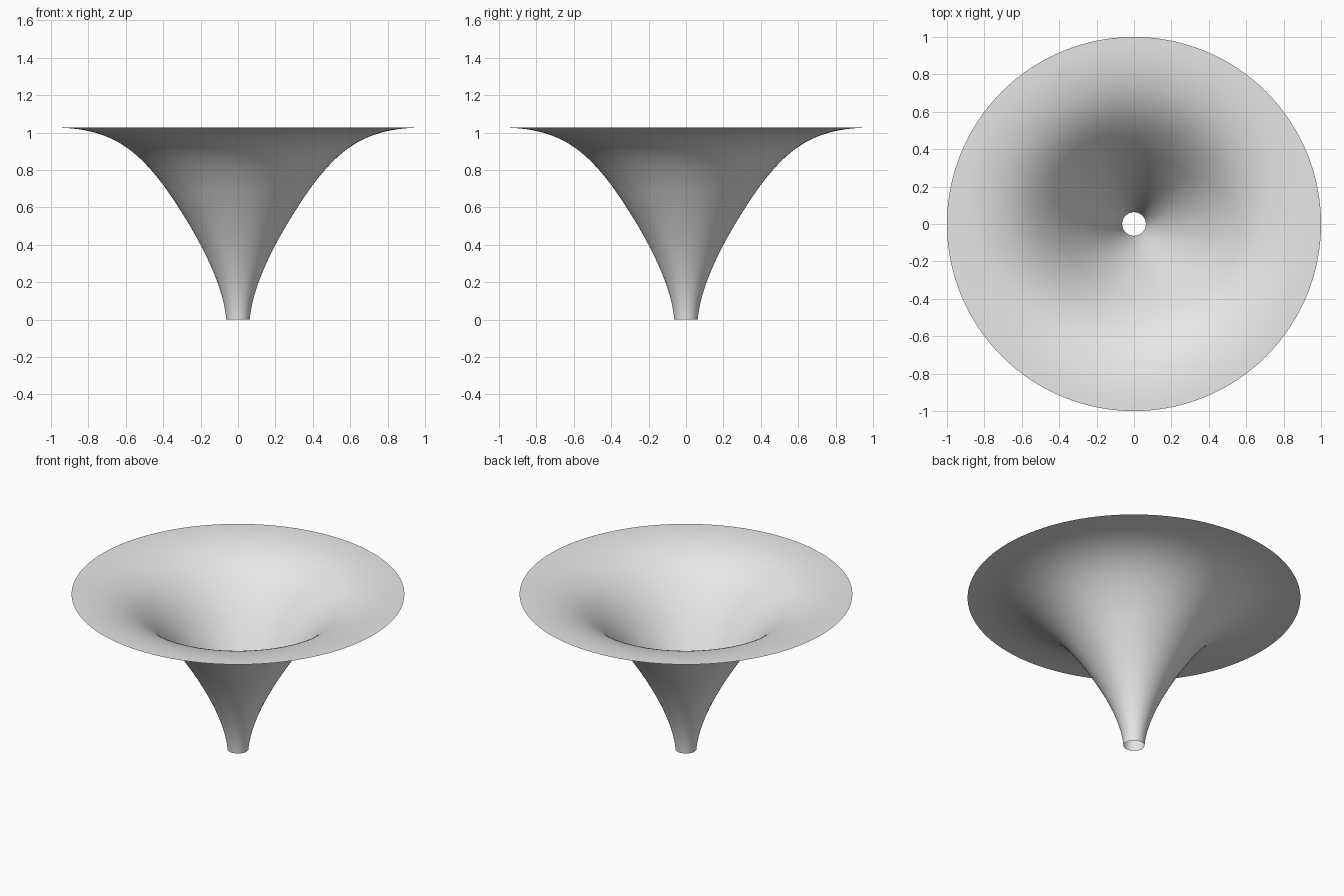
import bpy, bmesh, math
from mathutils import Vector
from mathutils.geometry import interpolate_bezier

cube = bpy.data.objects.get("Cube")
if cube:
    bpy.data.objects.remove(cube, do_unlink=True)

# Plain grey material
grey = bpy.data.materials.new("light_grey")
grey.use_nodes = True
colour = (0.8, 0.8, 0.8, 1)
grey.diffuse_color = colour
grey.node_tree.nodes["Principled BSDF"].inputs["Base Color"].default_value = colour


def span(*points):
    """Sample one Bezier span of the (radius, height) profile."""
    return interpolate_bezier(*[Vector((r, 0, z)) for r, z in points], 33)


# Flared profile: narrow neck, straight cone, flat rim
neck = span((0.063, 0), (0.08, 0.22), (0.25, 0.51), (0.40, 0.72))
flare = span((0.40, 0.72), (0.56, 0.93), (0.70, 1.027), (1, 1.027))
profile = neck + flare[1:]

# Revolve the open profile into a thin funnel
bm = bmesh.new()
verts = [bm.verts.new(p) for p in profile]
edges = [bm.edges.new(pair) for pair in zip(verts, verts[1:])]
bmesh.ops.spin(bm, geom=verts + edges, cent=(0, 0, 0), axis=(0, 0, 1),
               angle=math.tau, steps=128, use_merge=True)
bmesh.ops.remove_doubles(bm, verts=bm.verts[:], dist=0.0001)

# Face normals towards the inside of the bowl
for face in bm.faces:
    face.smooth = True
    if face.normal.z < 0:
        face.normal_flip()

mesh = bpy.data.meshes.new("funnel")
bm.to_mesh(mesh)
bm.free()
mesh.materials.append(grey)
funnel = bpy.data.objects.new("funnel", mesh)
bpy.context.collection.objects.link(funnel)
